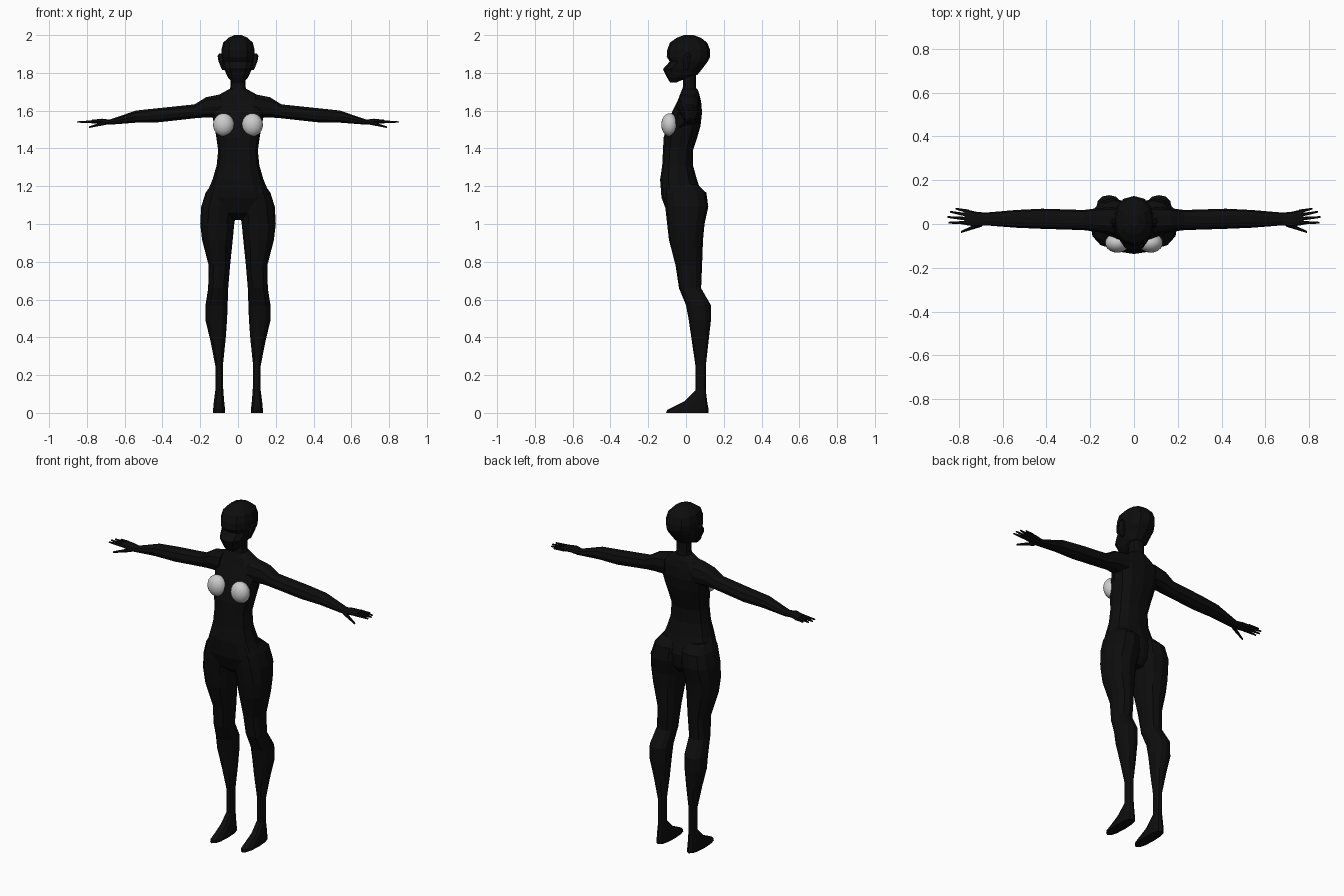
import bpy
import bmesh
from math import cos, sin, pi, copysign

default_cube = bpy.data.objects.get("Cube")
if default_cube:
    bpy.data.objects.remove(default_cube, do_unlink=True)


def make_material(name, value):
    mat = bpy.data.materials.new(name)
    mat.use_nodes = True
    colour = (value, value, value, 1)
    mat.diffuse_color = colour
    mat.node_tree.nodes["Principled BSDF"].inputs["Base Color"].default_value = colour
    return mat


black = make_material("near black", 0.004)
pale_grey = make_material("pale grey", 0.6)


def finish(name, bm, mat, mirrored):
    """Turn a bmesh into an object, optionally mirrored across x."""
    bmesh.ops.recalc_face_normals(bm, faces=bm.faces[:])
    mesh = bpy.data.meshes.new(name)
    bm.to_mesh(mesh)
    bm.free()
    mesh.materials.append(mat)
    obj = bpy.data.objects.new(name, mesh)
    bpy.context.collection.objects.link(obj)
    if mirrored:
        mirror = obj.modifiers.new("mirror", "MIRROR")
        mirror.use_mirror_merge = False
    return obj


def loft(name, rings, axis="z", sides=12, power=0.85, mirrored=False):
    """Skin rounded rings given as (position, a_min, a_max, b_min, b_max)."""
    bm = bmesh.new()
    loops = []
    for t, a0, a1, b0, b1 in rings:
        loop = []
        for i in range(sides):
            angle = 2 * pi * i / sides
            c, s = (copysign(abs(v) ** power, v) for v in (cos(angle), sin(angle)))
            a = (a0 + a1) / 2 + c * (a1 - a0) / 2
            b = (b0 + b1) / 2 + s * (b1 - b0) / 2
            loop.append(bm.verts.new((a, b, t) if axis == "z" else (t, a, b)))
        loops.append(loop)
    for low, high in zip(loops, loops[1:]):
        for i in range(sides):
            j = (i + 1) % sides
            bm.faces.new((low[i], low[j], high[j], high[i]))
    bm.faces.new(loops[0])
    bm.faces.new(loops[-1])
    return finish(name, bm, black, mirrored)


def symmetric(rings):
    """Expand (z, half_width, front, back) into full rings."""
    return [(z, -w, w, front, back) for z, w, front, back in rings]


# Torso from crotch to the base of the neck
loft("torso", symmetric([
    (1.02, .06, -.05, .05),
    (1.06, .13, -.10, .08),
    (1.14, .175, -.13, .09),
    (1.235, .135, -.137, .058),
    (1.31, .113, -.126, .037),
    (1.39, .105, -.122, .037),
    (1.46, .115, -.118, .06),
    (1.52, .125, -.10, .077),
    (1.59, .14, -.075, .085),
    (1.65, .15, -.045, .08),
    (1.69, .09, -.03, .07),
    (1.715, .045, -.02, .06),
]))

loft("neck", symmetric([
    (1.67, .05, -.025, .06),
    (1.73, .04, -.018, .055),
    (1.82, .04, -.018, .055),
]), sides=10)

# Head with a forward jaw and a recessed eye line
loft("head", symmetric([
    (1.75, .028, -.085, -.05),
    (1.775, .053, -.10, .01),
    (1.79, .06, -.108, .06),
    (1.82, .073, -.122, .085),
    (1.86, .085, -.086, .115),
    (1.885, .087, -.102, .127),
    (1.92, .088, -.10, .128),
    (1.96, .078, -.085, .112),
    (1.985, .052, -.05, .08),
    (2.0, .02, -.01, .04),
]))

loft("ears", [
    (1.815, .07, .084, -.015, .01),
    (1.86, .075, .103, -.02, .025),
    (1.89, .08, .108, -.01, .03),
    (1.902, .085, .1, .0, .02),
], sides=6, mirrored=True)

# Legs, running from buttocks to soles
loft("legs", [
    (1.21, .02, .14, -.11, .06),
    (1.165, .005, .172, -.115, .108),
    (1.09, .005, .195, -.11, .118),
    (1.0, .02, .20, -.10, .098),
    (.915, .028, .19, -.09, .09),
    (.78, .042, .155, -.055, .085),
    (.66, .052, .158, -.037, .08),
    (.57, .055, .172, .0, .132),
    (.49, .058, .172, .015, .132),
    (.385, .066, .147, .03, .12),
    (.25, .08, .12, .05, .105),
    (.12, .078, .12, .05, .105),
    (.06, .073, .128, -.01, .112),
    (.015, .068, .132, -.1, .12),
    (0, .068, .132, -.105, .12),
], mirrored=True)

# Arms, from inside the shoulder to the knuckles
loft("arms", [
    (.09, -.05, .078, 1.56, 1.69),
    (.17, -.036, .072, 1.562, 1.673),
    (.23, -.028, .064, 1.558, 1.635),
    (.42, -.022, .07, 1.537, 1.615),
    (.54, -.017, .064, 1.535, 1.602),
    (.68, -.006, .052, 1.525, 1.553),
    (.72, -.012, .056, 1.53, 1.558),
    (.775, -.004, .068, 1.532, 1.552),
], axis="x", sides=10, mirrored=True)


def finger(name, base, tip):
    """Tapered finger between two (x, y, z, radius) points."""
    middle = [(p + q) / 2 for p, q in zip(base, tip)]
    loft(name, [(x, y - r, y + r, z - r, z + r) for x, y, z, r in (base, middle, tip)],
         axis="x", sides=6, mirrored=True)


tips = {"little": (.815, .07), "ring": (.842, .056), "middle": (.852, .032), "index": (.848, .006)}
for i, (label, (x, y)) in enumerate(tips.items()):
    finger(label + "_fingers", (.755, .057 - .017 * i, 1.542, .009), (x, y, 1.54, .004))
finger("thumbs", (.695, .0, 1.537, .012), (.79, -.036, 1.512, .005))

# Smooth pale chest cups
bm = bmesh.new()
bmesh.ops.create_uvsphere(bm, u_segments=20, v_segments=12, radius=1)
bmesh.ops.scale(bm, vec=(.056, .045, .061), verts=bm.verts)
bmesh.ops.translate(bm, vec=(.076, -.086, 1.525), verts=bm.verts)
cups = finish("chest_cups", bm, pale_grey, True)
for face in cups.data.polygons:
    face.use_smooth = True
